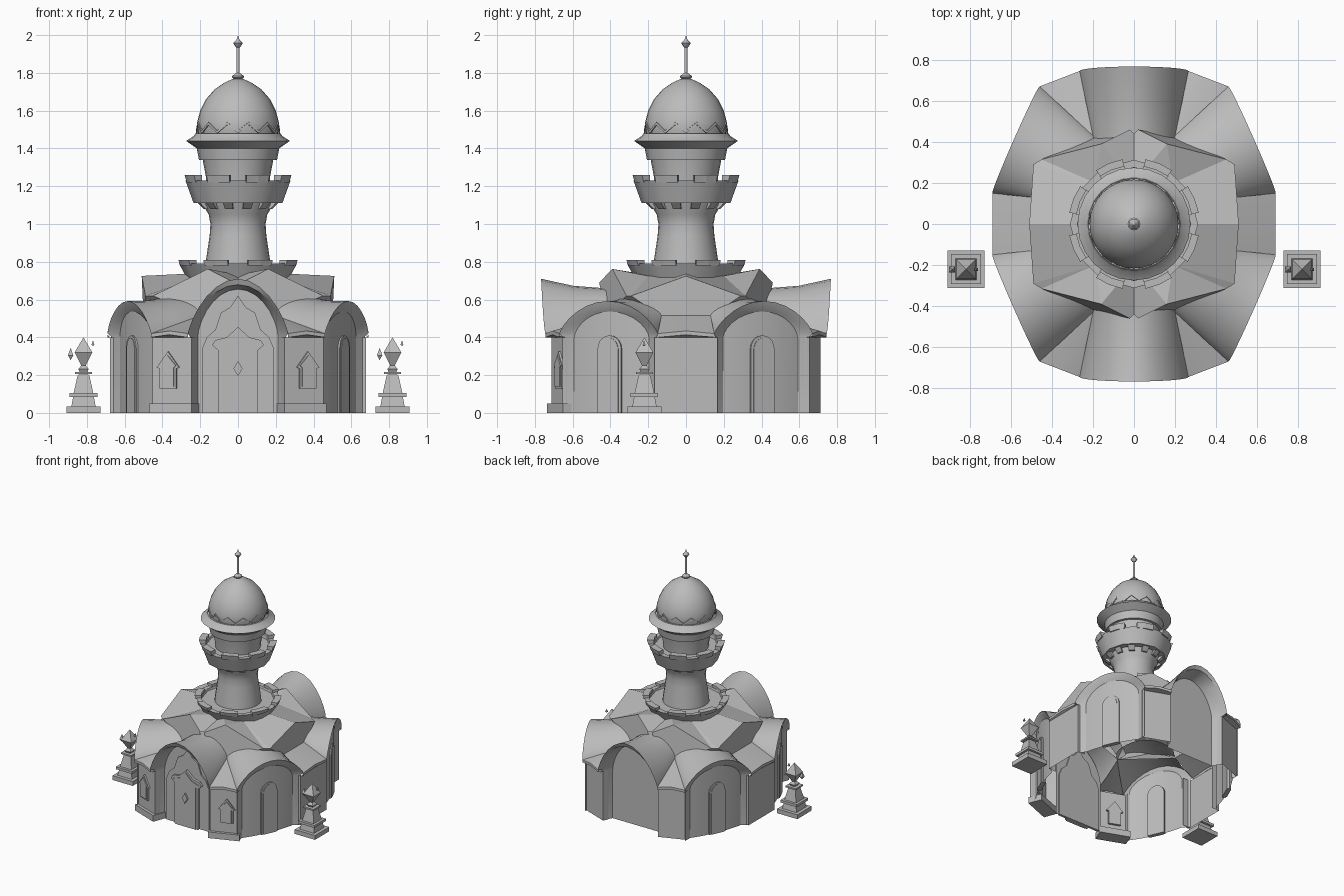
import bpy, bmesh, math
from mathutils import Vector

if "Cube" in bpy.data.objects:
    bpy.data.objects.remove(bpy.data.objects["Cube"])

stone = bpy.data.materials.new("grey_stone")
stone.use_nodes = True
GREY = (0.5, 0.5, 0.5, 1)
stone.diffuse_color = GREY
stone.node_tree.nodes["Principled BSDF"].inputs["Base Color"].default_value = GREY

SPRING = 0.42   # height of eaves and arch springing
STEPS = 14      # segments per arch


def finish(name, bm, smooth=True):
    bmesh.ops.remove_doubles(bm, verts=bm.verts, dist=0.0005)
    bmesh.ops.recalc_face_normals(bm, faces=bm.faces)
    mesh = bpy.data.meshes.new(name)
    bm.to_mesh(mesh)
    bm.free()
    mesh.materials.append(stone)
    obj = bpy.data.objects.new(name, mesh)
    bpy.context.collection.objects.link(obj)
    if smooth:
        bpy.ops.object.select_all(action='DESELECT')
        obj.select_set(True)
        bpy.context.view_layer.objects.active = obj
        bpy.ops.object.shade_smooth_by_angle(angle=math.radians(32))


def face(bm, pts):
    bm.faces.new([bm.verts.new(p) for p in pts])


def loft(bm, rows, closed=False):
    for lo, hi in zip(rows, rows[1:]):
        n = len(lo)
        for i in range(n if closed else n - 1):
            j = (i + 1) % n
            face(bm, [lo[i], lo[j], hi[j], hi[i]])


def lathe(name, profile, sides, centre=(0, 0), turn=0.0):
    bm = bmesh.new()
    rows = [[Vector((centre[0] + r * math.cos(turn + math.tau * k / sides),
                     centre[1] + r * math.sin(turn + math.tau * k / sides), z))
             for k in range(sides)] for r, z in profile]
    loft(bm, rows, True)
    bmesh.ops.dissolve_degenerate(bm, edges=bm.edges, dist=0.0003)
    finish(name, bm, smooth=sides > 4)


def drop(p):
    return Vector((p.x, p.y, 0))


class Frame:
    """Wall frame: u runs along the wall, w points outwards, z is up."""
    def __init__(self, a, b):
        a, b = Vector(a), Vector(b)
        self.mid = (a + b) / 2
        self.half = (b - a).length / 2
        self.e = (b - a).normalized()
        self.n = Vector((self.e.y, -self.e.x))
        if self.n.dot(self.mid) < 0:
            self.n = -self.n

    def at(self, u, w, z):
        p = self.mid + self.e * u + self.n * w
        return Vector((p.x, p.y, z))

    def arch(self, half, spring, rise, w=0.0, lean=0.0, power=1.55):
        out = []
        for i in range(STEPS + 1):
            t = math.pi * i / STEPS
            s = max(0.0, math.sin(t))
            out.append(self.at(-half * math.cos(t), w + lean * s, spring + rise * s ** power))
        return out


def bay(name, a, b, ia, ib, rise, inner_rise, lean, depth, inset, bulge, setback):
    f, g = Frame(a, b), Frame(ia, ib)
    bm = bmesh.new()
    # vaulted roof, lip and soffit
    lip = f.arch(f.half, SPRING, rise, 0, lean)
    back = g.arch(g.half, 0.515, inner_rise)
    tail = g.arch(g.half, 0.515, inner_rise, -0.1)
    middle = [p.lerp(q, 0.5) - Vector((0, 0, 0.012)) for p, q in zip(lip, back)]
    under = f.arch(f.half - 0.01, SPRING - 0.015, rise - 0.016, -setback, lean + setback - 0.012, 1.4)
    wall = f.arch(f.half - inset, SPRING - 0.02, rise - 0.035, -depth, 0, 1.25)
    for i, p in enumerate(wall):
        c = math.cos(math.pi * i / STEPS)
        p += Vector((f.n.x, f.n.y, 0)) * bulge * (1 - c * c)
    loft(bm, [tail, back, middle, lip, under, wall])
    # recessed wall and jambs down to the ground
    loft(bm, [wall, [drop(p) for p in wall]])
    for i in (0, -1):
        loft(bm, [[under[i], wall[i]], [drop(under[i]), drop(wall[i])]])
    finish(name, bm)
    return f


def pier(name, a, b, ia, ib, setback, extra):
    f = Frame(a, b)
    ia, ib = Vector(ia), Vector(ib)
    bm = bmesh.new()
    eave = [f.at(f.half * k, 0, SPRING + 0.014 * (k == 0)) for k in (-1, 0, 1)]
    top = [Vector((p.x, p.y, 0.515)) for p in (ia, (ia + ib) / 2, ib)]
    under = [p - Vector((0, 0, 0.02)) for p in eave]
    soffit = [f.at((f.half + extra) * k, -setback, SPRING - 0.02) for k in (-1, 0, 1)]
    loft(bm, [top, eave, under, soffit])
    # wall with returns behind the neighbouring jambs
    wall = [f.at((f.half + extra) * k, w, SPRING - 0.02)
            for k, w in ((-1, -0.08), (-1, -setback), (1, -setback), (1, -0.08))]
    loft(bm, [wall, [drop(p) for p in wall]])
    bmesh.ops.dissolve_degenerate(bm, edges=bm.edges, dist=0.0003)
    finish(name, bm)
    return f


def plate(name, f, outline, w, thick=0.02, shift=0.0):
    bm = bmesh.new()
    front = [f.at(u + shift, w, z) for u, z in outline]
    rear = [f.at(u + shift, w - thick, z) for u, z in outline]
    face(bm, front)
    face(bm, rear)
    loft(bm, [front, rear], True)
    finish(name, bm, smooth=False)


def both(half_outline):
    """Mirror the right half of an outline, listed from bottom to top."""
    return half_outline + [(-u, z) for u, z in reversed(half_outline) if u > 0]


# plan corners of the eaves and of the inner roof line
FRONT, CORNER, SIDE = (0.265, 0.745), (0.46, 0.67), (0.69, 0.15)
VALLEY, SHOULDER = (0.2, 0.43), (0.5, 0.13)
window = both([(0.036, 0.14), (0.036, 0.24), (0.048, 0.25), (0, 0.305)])
surround = both([(0.047, 0.13), (0.047, 0.235), (0.064, 0.24), (0, 0.325)])
arc = [math.pi * t / 10 for t in range(6)]
niche = both([(0.068, 0)] + [(0.068 * math.cos(t), 0.34 + 0.07 * math.sin(t)) for t in arc])
inner_niche = [(u * 0.78, z * 0.97) for u, z in niche]

for sy, word in ((-1, "front"), (1, "back")):
    m = lambda p, sx=1: (p[0] * sx, p[1] * sy)
    f = bay(word + "_vault", m(FRONT, -1), m(FRONT), m(VALLEY, -1), m(VALLEY), 0.29, 0.145, 0.022, 0.11, 0.052, 0, 0.04)
    if sy < 0:
        portal = f
    for sx, hand in ((-1, "right"), (1, "left")):
        tag = word + "_" + hand
        d = bay(tag + "_vault", m(CORNER, sx), m(SIDE, sx), m(VALLEY, sx), m(SHOULDER, sx),
                0.172, 0.105, 0.01, 0.04, 0.068, 0.022, 0.015)
        plate(tag + "_niche_frame", d, niche, -0.01, 0.03)
        plate(tag + "_niche_panel", d, inner_niche, -0.006, 0.03)
        p = pier(tag + "_pier", m(FRONT, sx), m(CORNER, sx), m(VALLEY, sx), m(VALLEY, sx), 0.038, 0.006)
        if sy < 0:
            plate(tag + "_window_frame", p, surround, -0.026, 0.03, 0.02)
            plate(tag + "_window", p, window, -0.019, 0.03, 0.02)
            h = p.half + 0.014
            plate(tag + "_plinth", p, [(-h, 0), (h, 0), (h, 0.05), (-h, 0.05)], -0.015, 0.11)

for sx, hand in ((-1, "right"), (1, "left")):
    pier(hand + "_pier", (SIDE[0] * sx, -SIDE[1]), (SIDE[0] * sx, SIDE[1]),
         (SHOULDER[0] * sx, -SHOULDER[1]), (SHOULDER[0] * sx, SHOULDER[1]), 0.013, 0.016)

# doorway with stepped surround
plate("door_surround", portal, both([(0.19, 0), (0.19, 0.34), (0.165, 0.4), (0.12, 0.44), (0.09, 0.53), (0.04, 0.56), (0, 0.62)]), -0.1)
plate("door_frame", portal, both([(0.105, 0), (0.105, 0.33), (0.137, 0.36), (0.12, 0.385), (0.06, 0.4), (0, 0.455)]), -0.08, 0.03)
plate("door", portal, both([(0.09, 0), (0.09, 0.34), (0.115, 0.362), (0.05, 0.385), (0, 0.435)]), -0.074, 0.03)
plate("door_handle", portal, both([(0, 0.195), (0.024, 0.235), (0, 0.275)]), -0.06, 0.02)

# raised gables around the tower foot
bm = bmesh.new()
for sx in (-1, 1):
    for sy in (-1, 1):
        q = lambda x, y, z: Vector((x * sx, y * sy, z))
        hub, end, corner = q(0.19, 0.2, 0.725), q(0.49, 0.29, 0.62), q(0.45, 0.315, 0.62)
        peak, crest = q(0.51, 0, 0.725), q(0.16, 0.39, 0.762)
        nose, shoulder, valley = q(0.02, 0.46, 0.69), q(0.5, 0.13, 0.51), q(0.2, 0.42, 0.515)
        face(bm, [q(0.2, 0, 0.74), peak, end, hub])
        face(bm, [hub, end, corner])
        face(bm, [hub, corner, crest])
        face(bm, [q(0, 0.2, 0.73), hub, crest])
        face(bm, [q(0, 0.2, 0.73), crest, nose, q(0, 0.44, 0.68)])
        face(bm, [peak, end, shoulder, q(0.5, 0, 0.51)])
        face(bm, [end, corner, valley, shoulder])
        face(bm, [corner, crest, nose, q(0.02, 0.44, 0.6), valley])
finish("gable_roof", bm, smooth=False)

# tower
lathe("tower_shaft", [(0.18, 0.7), (0.168, 0.82), (0.15, 0.94), (0.146, 1.0), (0.155, 1.05), (0.185, 1.1), (0.19, 1.12)], 24)
lathe("lower_parapet", [(0.26, 0.69), (0.275, 0.72), (0.312, 0.79), (0.275, 0.79), (0.27, 0.775), (0.15, 0.775)], 12)
lathe("upper_parapet", [(0.15, 1.11), (0.235, 1.11), (0.278, 1.23), (0.24, 1.23), (0.235, 1.215), (0.15, 1.215)], 12)
lathe("drum", [(0.165, 1.18), (0.17, 1.25), (0.187, 1.34), (0.207, 1.34), (0.218, 1.40), (0.232, 1.41), (0.275, 1.44), (0.235, 1.465), (0.225, 1.48), (0.1, 1.48)], 24)
lathe("dome", [(0.21, 1.47), (0.216, 1.5), (0.216, 1.54), (0.2, 1.6), (0.17, 1.66), (0.122, 1.715), (0.068, 1.75), (0.03, 1.767), (0, 1.772)], 32)
lathe("spire", [(0.018, 1.765), (0.031, 1.775), (0.031, 1.783), (0.016, 1.795), (0.009, 1.8), (0.009, 1.935), (0.015, 1.94), (0.025, 1.957), (0.008, 1.975), (0, 2.0)], 12)


def blocks(name, count, r0, r1, r2, z0, z1, spread):
    """Ring of wedge blocks, r1 and r2 being the outer radius below and above."""
    bm = bmesh.new()
    for k in range(count):
        mid = math.tau * (k + 0.5) / count
        rows = [[Vector((r * math.cos(mid + s * spread), r * math.sin(mid + s * spread), z)) for s in (-1, 0, 1)]
                for r, z in ((r0, z0), (r1, z0), (r2, z1), (r0, z1), (r0, z0))]
        loft(bm, rows)
        for i in (0, 2):
            face(bm, [row[i] for row in rows[:4]])
    finish(name, bm, smooth=False)


blocks("lower_merlons", 8, 0.27, 0.31, 0.32, 0.78, 0.81, 0.22)
blocks("upper_merlons", 8, 0.235, 0.275, 0.287, 1.22, 1.26, 0.23)
blocks("corbels", 12, 0.15, 0.185, 0.22, 1.08, 1.115, 0.12)

# zigzag trim around the dome foot
TEETH = 12
bm = bmesh.new()
rows = []
for r, dz in ((0.214, 0), (0.223, 0), (0.223, 0.014), (0.21, 0.014)):
    rows.append([Vector((r * math.cos(math.pi * k / TEETH), r * math.sin(math.pi * k / TEETH),
                         1.48 + dz + 0.045 * (k % 2))) for k in range(TEETH * 2)])
loft(bm, rows, True)
finish("zigzag_trim", bm, smooth=False)

# two square garden pillars, each with a pair of small floating gems
R2 = math.sqrt(2)
pillar = [(0, 0), (0.091, 0), (0.091, 0.035), (0.064, 0.035), (0.055, 0.085), (0.073, 0.085), (0.073, 0.105), (0.052, 0.105),
          (0.032, 0.195), (0.024, 0.205), (0.046, 0.205), (0.046, 0.217), (0.02, 0.217), (0.028, 0.232), (0.012, 0.25), (0.047, 0.32), (0, 0.4)]
for x, hand in ((-0.818, "right"), (0.818, "left")):
    lathe(hand + "_pillar", [(r * R2, z) for r, z in pillar], 4, (x, -0.22), math.pi / 4)
    lathe(hand + "_gem", [(0, 0.28), (0.02, 0.305), (0, 0.345)], 4, (x - 0.068, -0.222), math.pi / 4)
    lathe(hand + "_small_gem", [(0, 0.355), (0.011, 0.36), (0, 0.385)], 4, (x + 0.05, -0.222), math.pi / 4)
